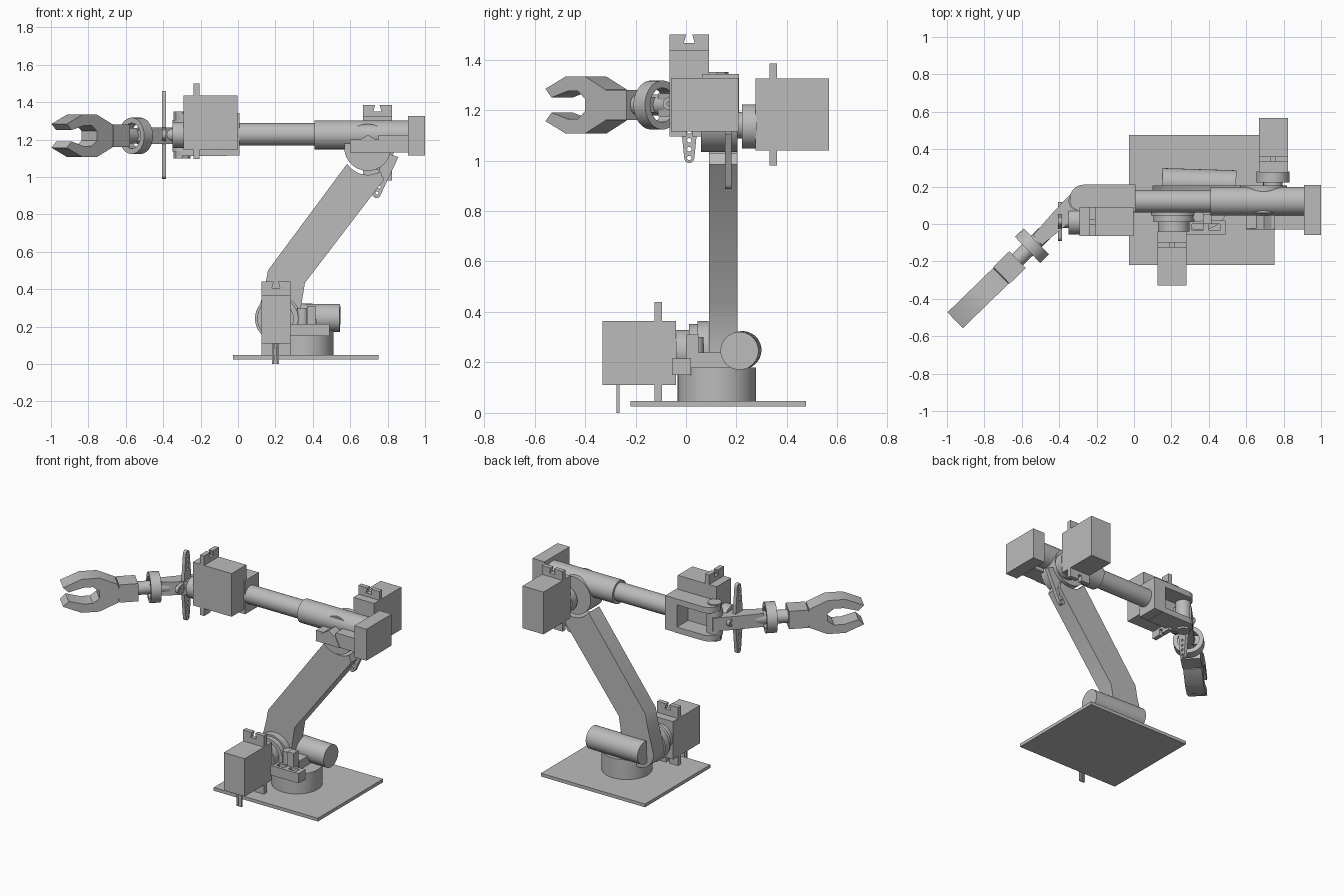
import bpy, bmesh, math
from mathutils import Vector as V

cube = bpy.data.objects.get("Cube")
if cube:
    bpy.data.objects.remove(cube, do_unlink=True)

grey = bpy.data.materials.new("machine grey")
grey.use_nodes = True
colour = (0.5, 0.5, 0.5, 1)
grey.diffuse_color = colour
grey.node_tree.nodes["Principled BSDF"].inputs["Base Color"].default_value = colour
X, Y, Z = V((1, 0, 0)), V((0, 1, 0)), V((0, 0, 1))
parts = []


def finish(name, bm):
    bmesh.ops.recalc_face_normals(bm, faces=bm.faces)
    mesh = bpy.data.meshes.new(name)
    bm.to_mesh(mesh)
    bm.free()
    mesh.materials.append(grey)
    ob = bpy.data.objects.new(name, mesh)
    bpy.context.collection.objects.link(ob)
    parts.append(ob)
    return ob


def prism(name, pts, o, u, v, d0, d1):
    """Extrude a profile in the u, v plane along a third axis, from d0 to d1."""
    bm = bmesh.new()
    w = u.cross(v)
    a = [bm.verts.new(V(o) + u * p + v * q + w * d0) for p, q in pts]
    b = [bm.verts.new(V(o) + u * p + v * q + w * d1) for p, q in pts]
    bm.faces.new(a)
    bm.faces.new(b)
    for i in range(len(pts)):
        j = (i + 1) % len(pts)
        bm.faces.new((a[i], a[j], b[j], b[i]))
    return finish(name, bm)


def box(name, x, y, z):
    return prism(name, [(x[0], y[0]), (x[1], y[0]), (x[1], y[1]), (x[0], y[1])],
                 (0, 0, 0), X, Y, *z)


def rod(name, p, q, r, n=40):
    p, q = V(p), V(q)
    w = (q - p).normalized()
    u = w.orthogonal().normalized()
    return prism(name, arc(0, 0, r, 0, 360 - 360 / n, n), p, u, w.cross(u), 0, (q - p).length)


def arc(cx, cy, r, a0, a1, n):
    return [(cx + r * math.cos(math.radians(a0 + (a1 - a0) * i / (n - 1))),
             cy + r * math.sin(math.radians(a0 + (a1 - a0) * i / (n - 1)))) for i in range(n)]


def drill(ob, cutter):
    parts.remove(cutter)
    cutter.hide_render = True
    cutter.hide_set(True)
    mod = ob.modifiers.new("hole", "BOOLEAN")
    mod.object, mod.operation, mod.solver = cutter, "DIFFERENCE", "EXACT"


def servo(name, face, out, low, high, tab_low, tab_high):
    """Servo whose output face is centred on `face`; its height runs along z."""
    side = Z.cross(out)
    o = V((face[0], face[1], 0))
    h = 0.078
    prism(name + "_body", [(-h, low), (h, low), (h, high), (-h, high)], o, side, Z, -0.29, 0)
    s, d = 0.012, 0.035
    tab = [(-h, tab_low), (-s, tab_low), (-s, tab_low + d), (s, tab_low + d), (s, tab_low),
           (h, tab_low), (h, tab_high), (s, tab_high), (s * 1.8, tab_high - d),
           (-s * 1.8, tab_high - d), (-s, tab_high), (-h, tab_high)]
    prism(name + "_tabs", tab, o, side, Z, -0.085, -0.055)


# Base and turntable
box("base_plate", (-0.027, 0.75), (-0.22, 0.475), (0.025, 0.047))
rod("turntable", (0.355, 0.122, 0.047), (0.355, 0.122, 0.18), 0.155, 64)
box("turntable_bridge", (0.22, 0.42), (0.05, 0.205), (0.17, 0.24))
bracket = box("front_bracket", (0.27, 0.49), (-0.055, 0.02), (0.15, 0.215))
for x in (0.34, 0.43):
    drill(bracket, box("bracket_cutter", (x - 0.03, x + 0.03), (-0.035, 0), (0.1, 0.3)))
box("bracket_post", (0.37, 0.415), (0, 0.05), (0.17, 0.31))
rod("bracket_pin", (0.345, 0.04, 0.17), (0.345, 0.04, 0.3), 0.03, 24)
rod("shoulder_motor", (0.15, 0.224, 0.249), (0.545, 0.212, 0.246), 0.075, 48)

# Shoulder drive
servo("shoulder_servo", (0.203, -0.04), Y, 0.11, 0.365, 0.047, 0.44)
for i in (-1, 0, 1):
    box("servo_wire", (0.195 + i * 0.013, 0.206 + i * 0.013), (-0.275, -0.264), (0, 0.12))
for y0, y1, r in ((-0.04, 0.012, 0.085), (0.012, 0.045, 0.11), (0.045, 0.09, 0.122)):
    rod("shoulder_disc", (0.213, y0, 0.243), (0.213, y1, 0.243), r, 56)

# Lower arm, notched at the top around the elbow disc
profile = [(0.16, 0.5), (0.583, 1.07)] + arc(0.695, 1.145, 0.134, 214, 300, 10)
profile += [(0.78, 0.985), (0.358, 0.434), (0.328, 0.25)]
profile += arc(0.213, 0.243, 0.115, 0, -180, 14) + [(0.145, 0.42)]
prism("lower_arm", profile, (0, 0, 0), X, Z, -0.205, -0.092)

# Elbow
rod("elbow_disc", (0.693, 0.06, 1.158), (0.693, 0.205, 1.158), 0.125, 56)
rod("elbow_hub", (0.743, 0.19, 1.14), (0.743, 0.23, 1.14), 0.052)
rod("elbow_coupling", (0.743, 0.222, 1.135), (0.743, 0.28, 1.135), 0.088, 40)
servo("elbow_servo", (0.745, 0.276), -Y, 1.04, 1.325, 0.98, 1.385)
along = V((-0.09, 0, -0.24)).normalized()
across = along.cross(Y)
horn = [(0, -0.04), (0.22, -0.022)] + arc(0.225, 0, 0.022, -80, 80, 7) + [(0.22, 0.022), (0, 0.04)]
elbow_horn = prism("elbow_horn", horn, (0.82, 0.168, 1.12), along, across, -0.013, 0.013)
for t in (0.15, 0.185, 0.22):
    p = V((0.82, 0.168, 1.12)) + along * t
    drill(elbow_horn, rod("horn_cutter", p - Y * 0.05, p + Y * 0.05, 0.009, 12))

# Forearm tubes, end block and side rail with a pointed catch
rod("forearm_sleeve", (0.41, 0.122, 1.225), (0.92, 0.122, 1.225), 0.077, 56)
rod("forearm_tube", (-0.02, 0.122, 1.228), (0.42, 0.122, 1.228), 0.06, 48)
box("end_block", (0.91, 1.0), (-0.06, 0.208), (1.115, 1.327))
box("side_rail", (0.6, 0.92), (-0.025, 0.09), (1.13, 1.2))
catch = [(0.6, 1.13), (0.64, 1.19), (0.695, 1.225), (0.75, 1.19), (0.78, 1.13)]
prism("rail_catch", catch, (0, 0, 0), X, Z, -0.06, 0.03)
box("rail_shelf", (0.75, 0.92), (-0.03, 0.09), (1.195, 1.225))

# Wrist fork: two plates joined by a back block
box("fork_back", (-0.08, 0.008), (0.065, 0.21), (1.115, 1.342))
plate = [(-0.06, 0.065), (-0.06, 0.21), (-0.27, 0.21)] + arc(-0.27, 0.137, 0.073, 90, 270, 16)[1:]
for z in (1.113, 1.302):
    prism("fork_plate", plate, (0, 0, 0), X, Y, z, z + 0.04)
rod("fork_pin", (-0.3, 0.123, 1.1), (-0.3, 0.123, 1.35), 0.045, 8)

# Wrist servo with its cross-shaped horn
servo("wrist_servo", (-0.292, 0.013), -X, 1.145, 1.436, 1.095, 1.5)
rod("wrist_spline", (-0.35, 0.013, 1.225), (-0.28, 0.013, 1.225), 0.07, 32)
rod("wrist_shaft", (-0.405, 0.013, 1.225), (-0.33, 0.013, 1.225), 0.035, 24)
for axis, length, tip in ((Z, 0.235, 0.02), (Y, 0.105, 0.025)):
    for sign in (1, -1):
        u = axis * sign
        shape = [(0, -0.042), (length - tip, -tip)] + arc(length - tip, 0, tip, -75, 75, 7)
        shape += [(length - tip, tip), (0, 0.042)]
        o = V((-0.395, 0.013, 1.225))
        ob = prism("wrist_horn", shape, o, u, u.cross(X), -0.011, 0.011)
        for k in range(4 if axis is Z else 1):
            p = o + u * (length - tip - 0.035 * k)
            drill(ob, rod("horn_cutter", p - X * 0.04, p + X * 0.04, 0.009, 12))

# Hand: laid out along its own axis from the fork pin
ahead = V((-0.717, -0.697, 0)).normalized()
beside = Z.cross(ahead)
hinge = V((-0.3, 0.123, 1.22))
at = lambda s: hinge + ahead * s
prism("hand_bar", [(-0.02, -0.055), (0.13, -0.05), (0.3, -0.035), (0.3, 0.035),
                   (0.13, 0.05), (-0.02, 0.055)], hinge, ahead, beside, -0.045, 0.045)
rod("hinge_barrel", hinge - Z * 0.085, hinge + Z * 0.085, 0.05, 24)
rod("hand_shaft", at(0.25), at(0.46), 0.042, 24)
ring = rod("hand_ring", at(0.31), at(0.375), 0.097, 48)
drill(ring, rod("ring_cutter", at(0.25), at(0.42), 0.068, 32))
prism("ring_web", [(0.32, -0.08), (0.365, -0.08), (0.365, 0.08), (0.32, 0.08)],
      hinge, ahead, beside, -0.03, 0.03)
prism("palm", [(0.45, -0.063), (0.57, -0.063), (0.57, 0.063), (0.45, 0.063)],
      hinge, ahead, beside, -0.06, 0.06)
jaw = [(0.565, 0), (0.575, 0.062), (0.69, 0.113), (0.8, 0.113), (0.915, 0.064),
       (0.88, 0.03), (0.79, 0.055), (0.73, 0.055), (0.69, 0.025), (0.69, 0)]
for name, sign in (("upper_jaw", 1), ("lower_jaw", -1)):
    prism(name, [(s, h * sign) for s, h in jaw], hinge, ahead, Z, -0.059, 0.059)

# Smooth the round parts and keep hard edges
bpy.ops.object.select_all(action="DESELECT")
for ob in parts:
    ob.select_set(True)
bpy.context.view_layer.objects.active = parts[0]
bpy.ops.object.shade_smooth_by_angle(angle=math.radians(30))
